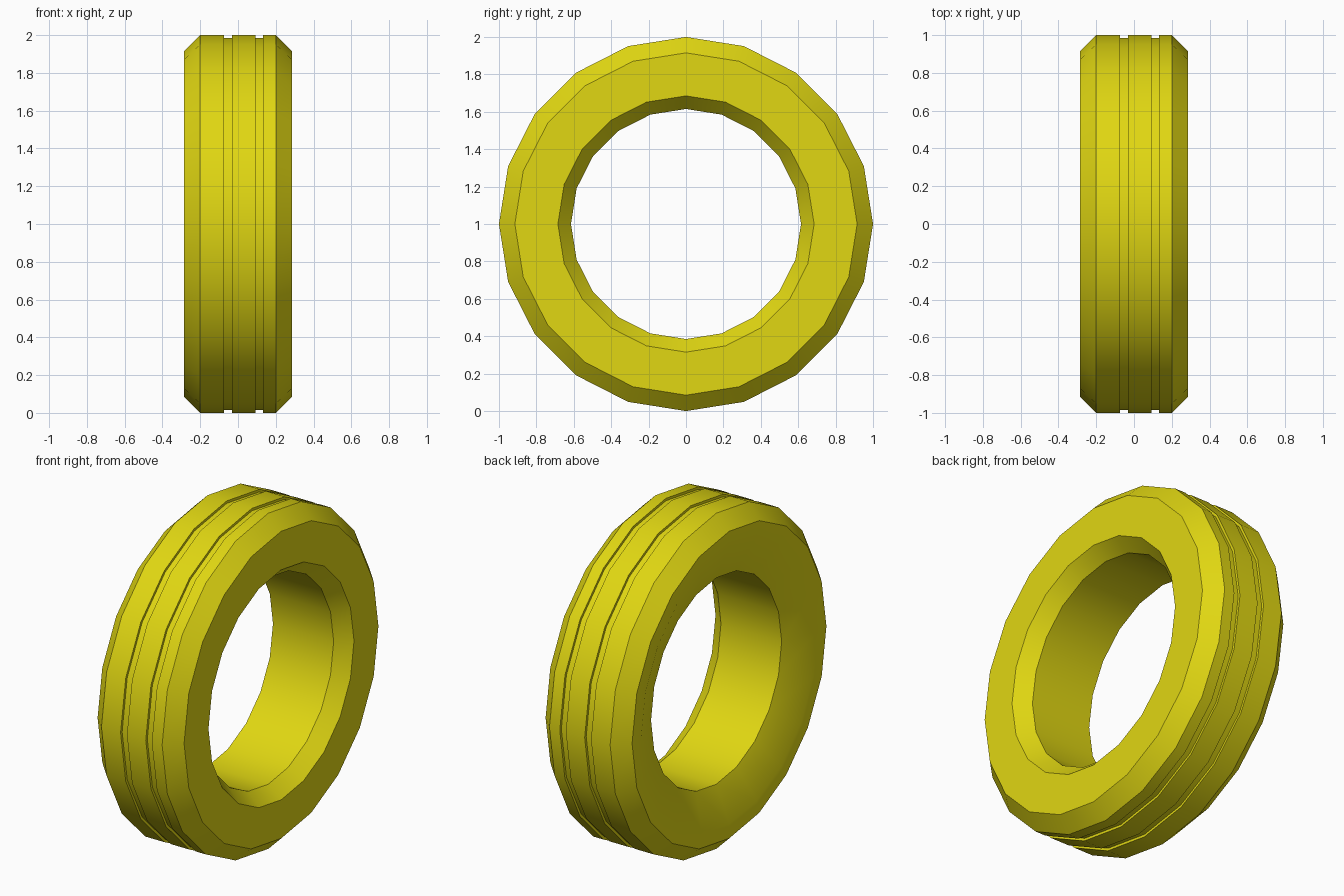
import bpy
import bmesh
from math import cos, sin, tau, radians

cube = bpy.data.objects.get("Cube")
if cube:
    bpy.data.objects.remove(cube, do_unlink=True)

SIDES = 20
GROOVE = 0.985

# Yellow rubber
yellow = bpy.data.materials.new("yellow")
yellow.use_nodes = True
colour = (0.75, 0.68, 0.006, 1)
yellow.diffuse_color = colour
yellow.node_tree.nodes["Principled BSDF"].inputs["Base Color"].default_value = colour


def lathe(name, profile, centre_z):
    """Turn a closed (x, radius) profile around the x axis."""
    bm = bmesh.new()
    rings = []
    for i in range(SIDES):
        a = tau * i / SIDES
        rings.append([bm.verts.new((x, r * sin(a), centre_z + r * cos(a)))
                      for x, r in profile])
    for i in range(SIDES):
        here, following = rings[i], rings[(i + 1) % SIDES]
        for j in range(len(profile)):
            k = (j + 1) % len(profile)
            bm.faces.new((here[j], here[k], following[k], following[j]))
    bmesh.ops.recalc_face_normals(bm, faces=bm.faces)
    mesh = bpy.data.meshes.new(name)
    bm.to_mesh(mesh)
    bm.free()
    mesh.materials.append(yellow)
    obj = bpy.data.objects.new(name, mesh)
    bpy.context.collection.objects.link(obj)
    return obj


# Tread with two grooves, from the dished side to the flat side
profile = [(-0.285, 0.915), (-0.2, 1)]
for start, end in ((-0.074, -0.032), (0.092, 0.132)):
    profile += [(start, 1), (start, GROOVE), (end, GROOVE), (end, 1)]
profile += [(0.2, 1), (0.285, 0.915)]

# Flat wall, bevelled hole, then the dish and its narrow rim
profile += [(0.285, 0.685), (0.2, 0.615), (-0.2, 0.615), (-0.285, 0.83)]

tyre = lathe("tyre", profile, 1)

bpy.ops.object.select_all(action="DESELECT")
tyre.select_set(True)
bpy.context.view_layer.objects.active = tyre
bpy.ops.object.shade_smooth_by_angle(angle=radians(30))
